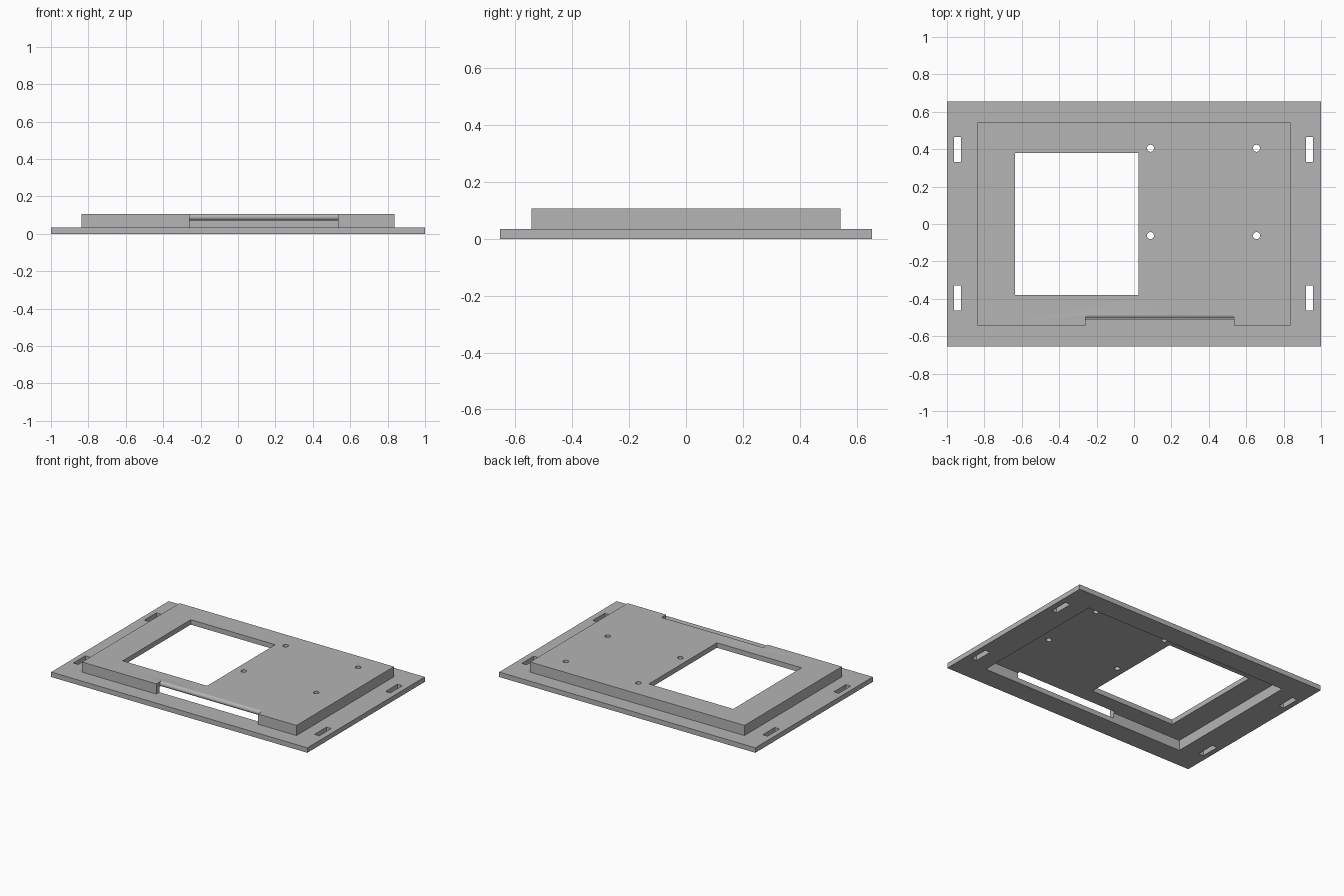
import bpy
import math

old = bpy.data.objects.get("Cube")
if old:
    bpy.data.objects.remove(old, do_unlink=True)

grey = bpy.data.materials.new("plain grey")
grey.use_nodes = True
colour = (0.46, 0.46, 0.46, 1)
grey.diffuse_color = colour
grey.node_tree.nodes["Principled BSDF"].inputs["Base Color"].default_value = colour


def box(name, x, y, z):
    """Box from (min, max) pairs along each axis."""
    spans = (x, y, z)
    bpy.ops.mesh.primitive_cube_add(size=1, location=[sum(s) / 2 for s in spans])
    ob = bpy.context.object
    ob.name = name
    ob.scale = [s[1] - s[0] for s in spans]
    bpy.ops.object.transform_apply(location=True, rotation=True, scale=True)
    ob.data.materials.append(grey)
    return ob


def cylinder(name, radius, depth, location, rotation=(0, 0, 0), sides=24):
    bpy.ops.mesh.primitive_cylinder_add(vertices=sides, radius=radius, depth=depth,
                                        location=location, rotation=rotation)
    ob = bpy.context.object
    ob.name = name
    bpy.ops.object.transform_apply(location=True, rotation=True, scale=True)
    ob.data.materials.append(grey)
    return ob


def combine(target, tool, operation="DIFFERENCE"):
    """Apply a boolean and discard the tool object."""
    mod = target.modifiers.new("boolean", "BOOLEAN")
    mod.operation = operation
    mod.solver = "EXACT"
    mod.object = tool
    bpy.ops.object.select_all(action="DESELECT")
    bpy.context.view_layer.objects.active = target
    target.select_set(True)
    bpy.ops.object.modifier_apply(modifier=mod.name)
    bpy.data.objects.remove(tool, do_unlink=True)


FLANGE, WALL, TOP = 0.035, 0.035, 0.107
NOTCH = (-0.258, 0.535)
LIP_Y = -0.487

# Mounting flange with raised cover
panel = box("mounting_panel", (-1, 1), (-0.655, 0.655), (0, FLANGE))
combine(panel, box("cover", (-0.837, 0.837), (-0.543, 0.543), (0.01, TOP)), "UNION")

# Hollow underside
combine(panel, box("cavity", (-0.837 + WALL, 0.837 - WALL),
                   (-0.543 + WALL, 0.543 - WALL), (-0.1, TOP - WALL)))

# Screen window
combine(panel, box("window", (-0.635, 0.025), (-0.38, 0.38), (-0.1, 0.3)))

# Front notch and its rounded lip
combine(panel, box("notch", NOTCH, (-0.6, LIP_Y), (FLANGE, 0.3)))
lip = cylinder("lip", WALL / 2, NOTCH[1] - NOTCH[0],
               (sum(NOTCH) / 2, LIP_Y, TOP - WALL / 2), (0, math.pi / 2, 0))
combine(panel, lip, "UNION")

# Screw holes
for x in (0.088, 0.655):
    for y in (-0.062, 0.405):
        combine(panel, cylinder("screw_hole", 0.019, 1, (x, y, 0)))

# Flange slots
for x in (-0.944, 0.939):
    for y in (-0.395, 0.398):
        combine(panel, box("slot", (x - 0.019, x + 0.019), (y - 0.067, y + 0.067), (-0.1, 0.3)))

bpy.context.view_layer.objects.active = panel
panel.select_set(True)
bpy.ops.object.shade_smooth_by_angle(angle=math.radians(30))
